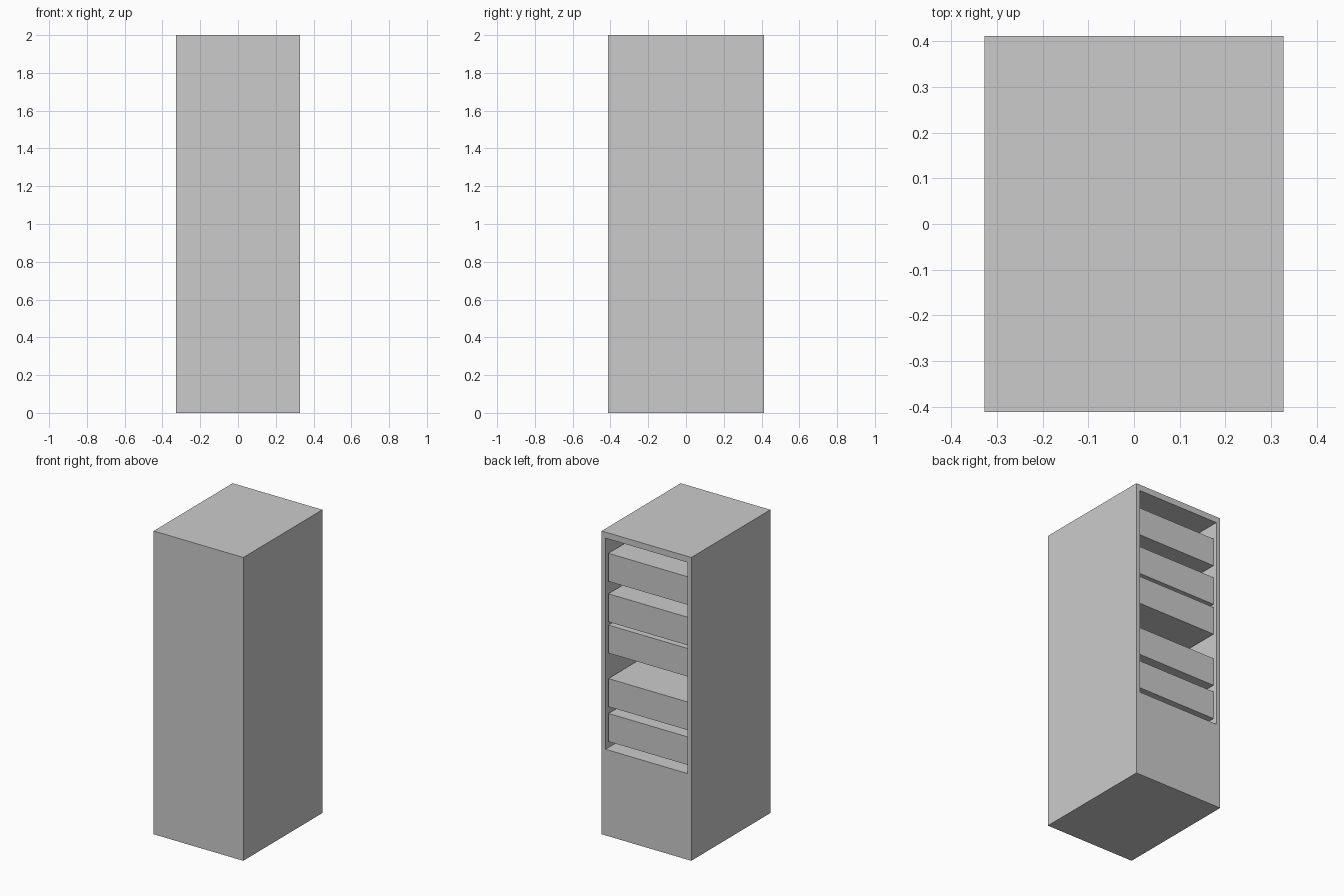
import bpy, bmesh
from mathutils import Vector

if "Cube" in bpy.data.objects:
    bpy.data.objects.remove(bpy.data.objects["Cube"])

W, D, H = 0.327, 0.412, 2.0          # half width, half depth, height
OPEN_X, OPEN_LO, OPEN_HI = 0.298, 0.568, 1.96
INNER_Y = -D + 0.03                  # inside of the front panel


def box_bmesh(lo, hi):
    bm = bmesh.new()
    bmesh.ops.create_cube(bm, size=1)
    lo, hi = Vector(lo), Vector(hi)
    for v in bm.verts:
        v.co = Vector([lo[i] + (v.co[i] + 0.5) * (hi[i] - lo[i]) for i in range(3)])
    return bm


def add_object(name, bm):
    bmesh.ops.recalc_face_normals(bm, faces=bm.faces)
    mesh = bpy.data.meshes.new(name)
    bm.to_mesh(mesh)
    bm.free()
    obj = bpy.data.objects.new(name, mesh)
    bpy.context.collection.objects.link(obj)
    return obj


# Cabinet: a tall box with a deep opening in the upper part of its back
bm = box_bmesh((-W, -D, 0), (W, D, H))
back = max(bm.faces, key=lambda f: f.calc_center_median().y)
bmesh.ops.inset_individual(bm, faces=[back], thickness=0.02)
mid = H / 2
for v in back.verts:
    v.co.x = OPEN_X if v.co.x > 0 else -OPEN_X
    v.co.z = OPEN_HI if v.co.z > mid else OPEN_LO
pushed = bmesh.ops.extrude_discrete_faces(bm, faces=[back])["faces"][0]
for v in pushed.verts:
    v.co.y = INNER_Y
add_object("cabinet", bm)

# Equipment units stacked in the opening, slightly recessed
UNIT_H = 0.185
for i, z in enumerate((1.762, 1.495, 1.289, 0.936, 0.706)):
    add_object(f"rack_unit_{i + 1}",
               box_bmesh((-0.292, INNER_Y + 0.02, z - UNIT_H / 2),
                         (0.292, D - 0.02, z + UNIT_H / 2)))
